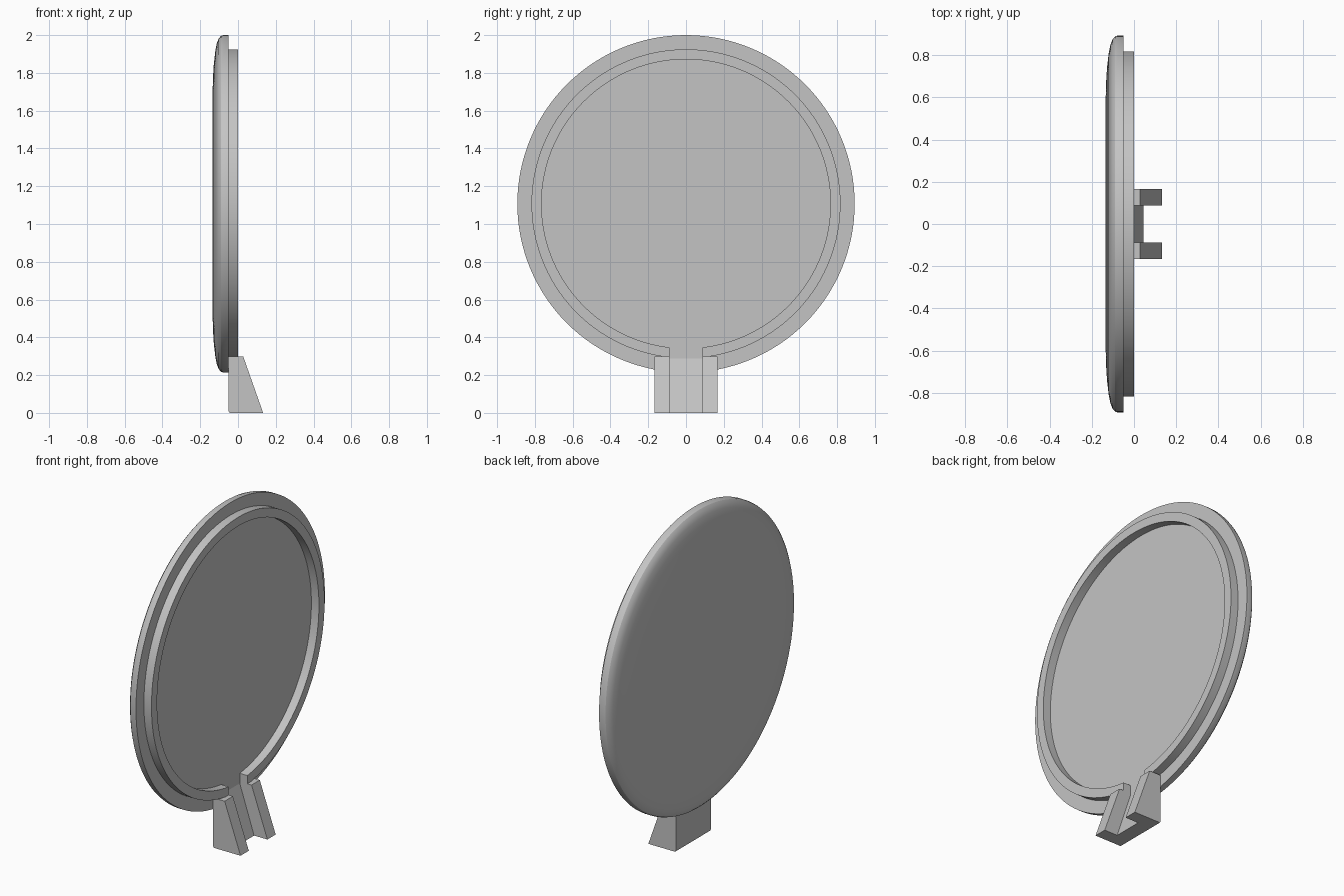
import bpy, bmesh
from math import sin, cos, pi, asin

cube = bpy.data.objects.get("Cube")
if cube:
    bpy.data.objects.remove(cube, do_unlink=True)

SEGMENTS = 128
CENTRE_Z = 1.107
BACK_X = -0.05       # plane where dome, rim and stand meet
RIM_OUT, RIM_IN = 0.818, 0.765
SLOT = 0.088         # half width of the slot in rim and stand

grey = bpy.data.materials.new("plain grey")
grey.use_nodes = True
grey.diffuse_color = (0.55, 0.55, 0.55, 1)
grey.node_tree.nodes["Principled BSDF"].inputs["Base Color"].default_value = grey.diffuse_color


def finish(name, bm, smooth=False):
    """Turn a bmesh into a named object."""
    bmesh.ops.recalc_face_normals(bm, faces=bm.faces)
    mesh = bpy.data.meshes.new(name)
    bm.to_mesh(mesh)
    bm.free()
    mesh.materials.append(grey)
    obj = bpy.data.objects.new(name, mesh)
    bpy.context.collection.objects.link(obj)
    if smooth:
        bpy.ops.object.select_all(action="DESELECT")
        obj.select_set(True)
        bpy.context.view_layer.objects.active = obj
        bpy.ops.object.shade_smooth_by_angle(angle=pi / 6)
    return obj


def on_circle(bm, x, radius, angle):
    """Vertex on the disc axis; angle is measured from straight down."""
    return bm.verts.new((x, radius * sin(angle), CENTRE_Z - radius * cos(angle)))


def skin(bm, loops, closed):
    """Quads between neighbouring loops of equal length."""
    for a, b in zip(loops, loops[1:]):
        n = len(a)
        for i in range(n if closed else n - 1):
            j = (i + 1) % n
            bm.faces.new((a[i], a[j], b[j], b[i]))


def prism(name, profile, y0, y1):
    """Extrude an x-z profile from y0 to y1."""
    bm = bmesh.new()
    ends = [[bm.verts.new((x, y, z)) for x, z in profile] for y in (y0, y1)]
    skin(bm, ends, True)
    for end in ends:
        bm.faces.new(end)
    return finish(name, bm)


# Domed disc, turned around the x axis
dome = [(-0.135, 0.55), (-0.133, 0.66), (-0.128, 0.74), (-0.12, 0.81),
        (-0.112, 0.85), (-0.102, 0.875), (-0.09, 0.889), (-0.078, 0.893),
        (BACK_X, 0.893)]
bm = bmesh.new()
rings = [[on_circle(bm, x, r, 2 * pi * i / SEGMENTS) for i in range(SEGMENTS)]
         for x, r in dome]
skin(bm, rings, True)
bm.faces.new(rings[0])
bm.faces.new(rings[-1])
finish("domed_disc", bm, smooth=True)

# Raised rim, open at the bottom with parallel slot walls
bm = bmesh.new()
loops = []
for x, radius in ((BACK_X, RIM_OUT), (0, RIM_OUT), (0, RIM_IN), (BACK_X, RIM_IN)):
    start = asin(SLOT / radius)
    sweep = 2 * (pi - start)
    loops.append([on_circle(bm, x, radius, start + sweep * i / SEGMENTS)
                  for i in range(SEGMENTS + 1)])
skin(bm, loops + loops[:1], False)
for end in (0, -1):
    bm.faces.new([loop[end] for loop in loops])
finish("raised_rim", bm, smooth=True)

# Stand: two sloping posts joined by a recessed web
foot = [(BACK_X, 0.01), (BACK_X + 0.006, 0)]
post = foot + [(0.133, 0), (0.028, 0.298), (BACK_X, 0.298)]
web = foot + [(0.045, 0), (BACK_X, 0.287)]
for side, name in ((1, "back_post"), (-1, "front_post")):
    prism(name, post, side * SLOT, side * 0.166)
prism("stand_web", web, -SLOT, SLOT)
